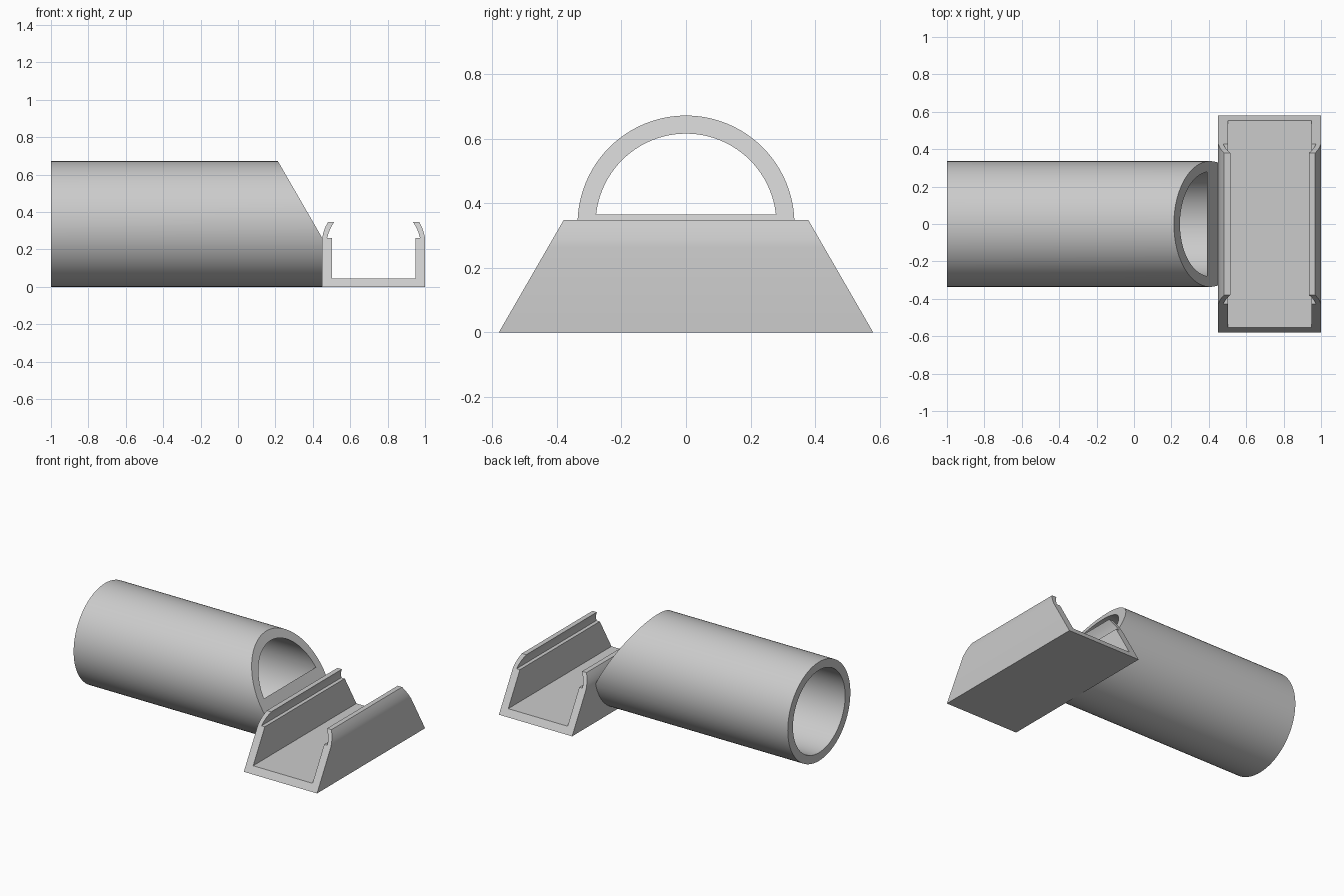
import bpy, bmesh, math
from mathutils import Vector

cube = bpy.data.objects.get("Cube")
if cube:
    bpy.data.objects.remove(cube, do_unlink=True)

grey = bpy.data.materials.new("light grey")
grey.use_nodes = True
colour = (0.6, 0.6, 0.6, 1)
grey.diffuse_color = colour
grey.node_tree.nodes["Principled BSDF"].inputs["Base Color"].default_value = colour


def finish(bm, name):
    bmesh.ops.recalc_face_normals(bm, faces=bm.faces)
    mesh = bpy.data.meshes.new(name)
    bm.to_mesh(mesh)
    bm.free()
    mesh.materials.append(grey)
    obj = bpy.data.objects.new(name, mesh)
    bpy.context.collection.objects.link(obj)
    bpy.ops.object.select_all(action="DESELECT")
    obj.select_set(True)
    bpy.context.view_layer.objects.active = obj
    bpy.ops.object.shade_smooth_by_angle(angle=math.radians(25))
    return obj


# Tube: blind bore with an end wall, cut off at a slant
RADIUS, BORE, SIDES = 0.336, 0.28, 96
bm = bmesh.new()


def ring(x, r):
    turns = [2 * math.pi * i / SIDES for i in range(SIDES)]
    return [bm.verts.new((x, r * math.sin(a), RADIUS + r * math.cos(a))) for a in turns]


rings = [ring(0.45, RADIUS), ring(-1, RADIUS), ring(-1, BORE), ring(0.39, BORE)]
for a, b in zip(rings, rings[1:]):
    for i in range(SIDES):
        j = (i + 1) % SIDES
        bm.faces.new((a[i], a[j], b[j], b[i]))
bm.faces.new(rings[0])
bm.faces.new(rings[-1])
bmesh.ops.recalc_face_normals(bm, faces=bm.faces)
slant = Vector((0.866, 0, 0.5))
bmesh.ops.bisect_plane(bm, geom=bm.verts[:] + bm.edges[:] + bm.faces[:], dist=1e-5,
                       plane_co=(0.45, 0, 0.262), plane_no=slant, clear_outer=True)
rim = [e for e in bm.edges if e.is_boundary]
bmesh.ops.triangle_fill(bm, edges=rim, use_beauty=True, normal=slant)
finish(bm, "slanted_tube")

# Clip channel: half profile mirrored about its middle, ends sloping inward
MIDDLE = 0.725
half = [(0.45, 0), (0.45, 0.262), (0.457, 0.292), (0.467, 0.32), (0.482, 0.348),
        (0.515, 0.348), (0.497, 0.318), (0.485, 0.29), (0.477, 0.262),
        (0.502, 0.262), (0.502, 0.045)]
profile = half + [(2 * MIDDLE - x, z) for x, z in reversed(half)]
bm = bmesh.new()
ends = [[bm.verts.new((x, s * (0.58 - 0.577 * z), z)) for x, z in profile] for s in (-1, 1)]
for end in ends:
    bm.faces.new(end)
for i in range(len(profile)):
    j = (i + 1) % len(profile)
    bm.faces.new((ends[0][i], ends[0][j], ends[1][j], ends[1][i]))
finish(bm, "clip_channel")
